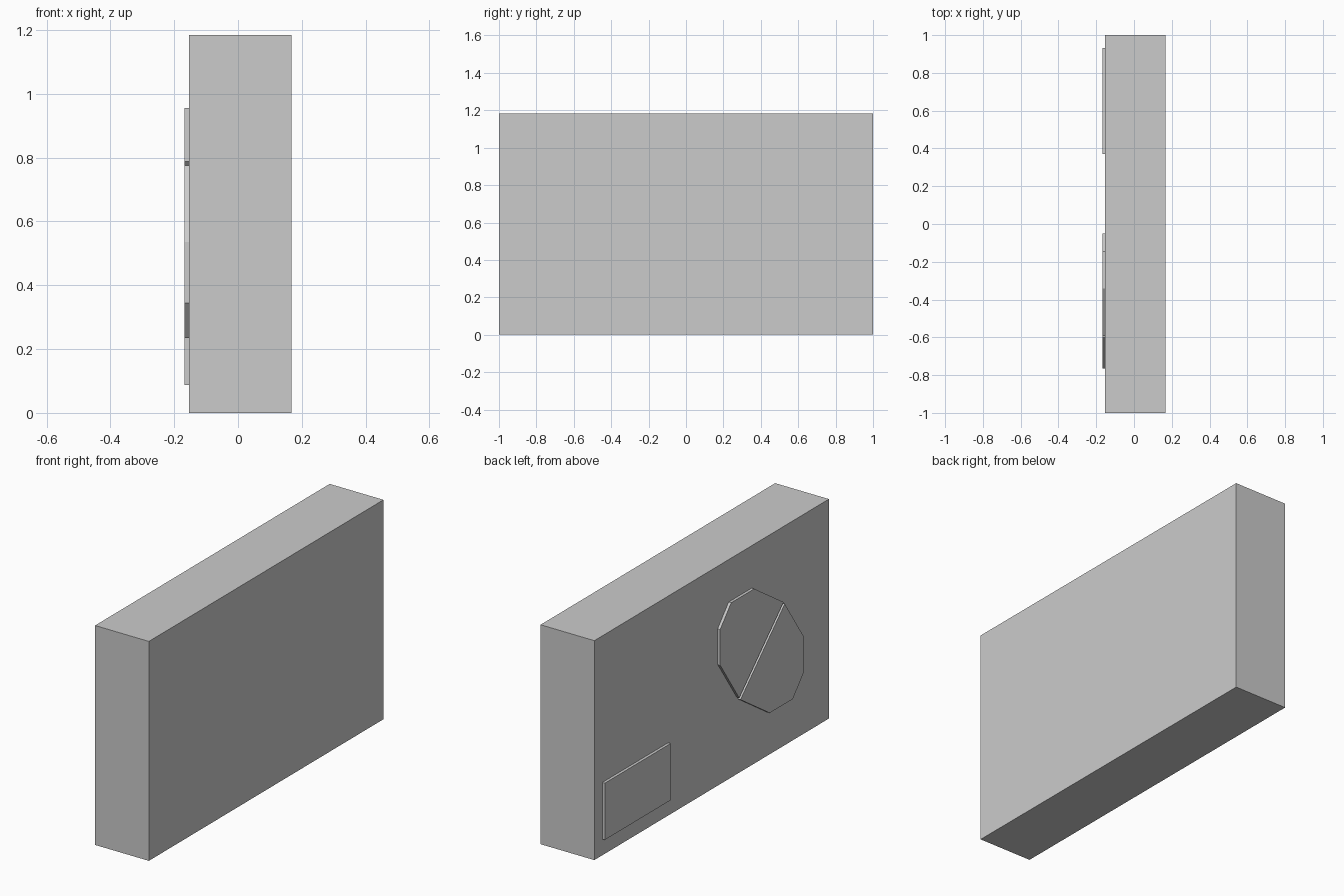
import bpy, bmesh

if "Cube" in bpy.data.objects:
    bpy.data.objects.remove(bpy.data.objects["Cube"])

BACK, FRONT, RAISED = 0.168, -0.153, -0.168   # x planes of the slab and its raised motifs


def prism(name, outline, x0, x1):
    """Extrude a (y, z) outline from x0 to x1."""
    bm = bmesh.new()
    face = bm.faces.new([bm.verts.new((x0, y, z)) for y, z in outline])
    out = bmesh.ops.extrude_face_region(bm, geom=[face])
    for v in out["geom"]:
        if isinstance(v, bmesh.types.BMVert):
            v.co.x = x1
    bmesh.ops.recalc_face_normals(bm, faces=bm.faces)
    me = bpy.data.meshes.new(name)
    bm.to_mesh(me)
    bm.free()
    ob = bpy.data.objects.new(name, me)
    bpy.context.collection.objects.link(ob)
    return ob


def rect(y0, y1, z0, z1):
    return [(y0, z0), (y1, z0), (y1, z1), (y0, z1)]


# main box
prism("box_body", rect(-1, 1, 0, 1.184), FRONT, BACK)

# small raised label plate in the lower corner
prism("label_plate", rect(0.371, 0.932, 0.087, 0.393), FRONT, RAISED)

# tilted capsule shape: two halves with a narrow gap, point-symmetric
cy, cz = -0.408, 0.595
half = [(-0.602, 0.775), (-0.765, 0.535), (-0.765, 0.344),
        (-0.671, 0.235), (-0.474, 0.235), (-0.224, 0.402)]
prism("capsule_lower_half", half, FRONT, RAISED)
prism("capsule_upper_half", [(2 * cy - y, 2 * cz - z) for y, z in half], FRONT, RAISED)
